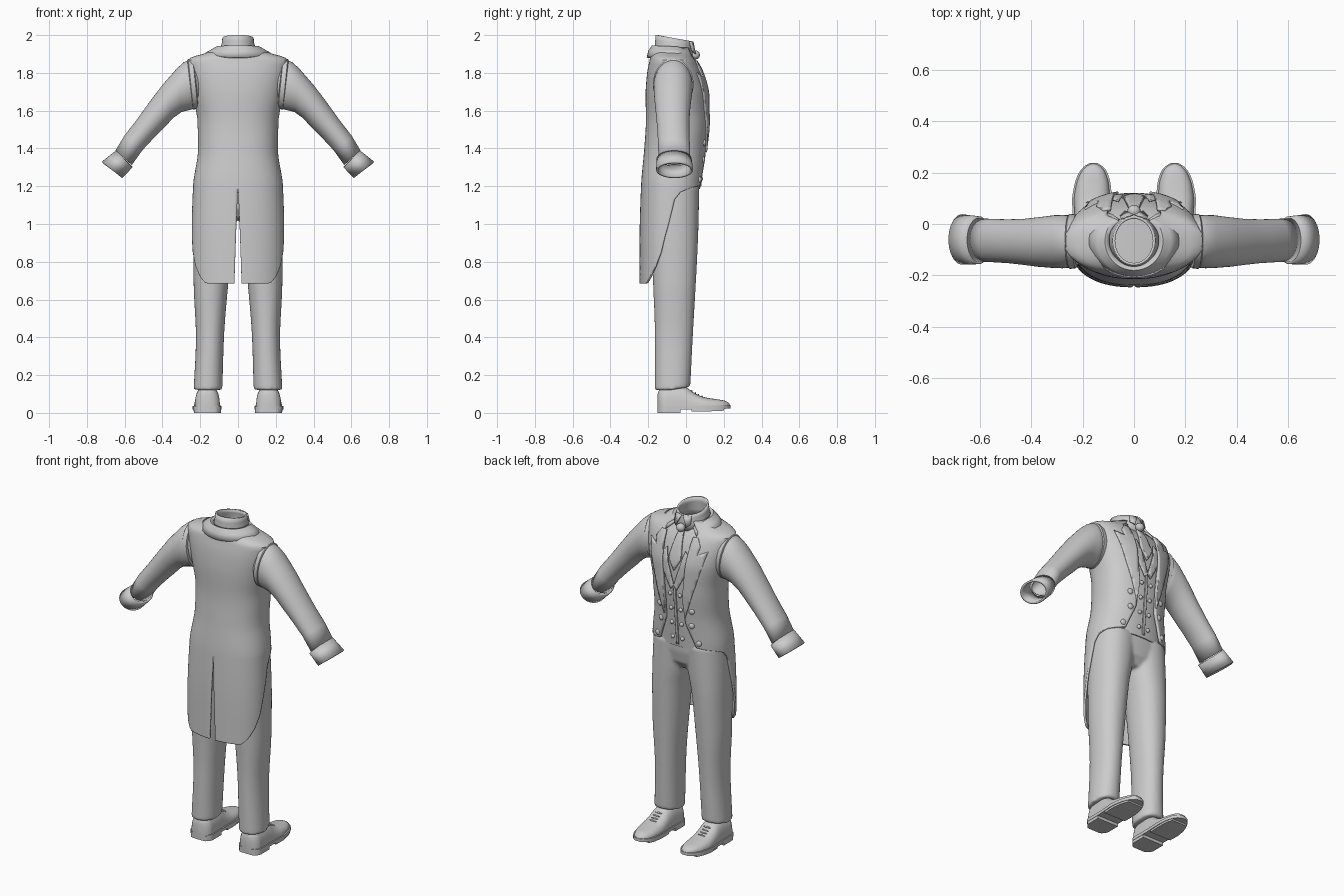
import bpy, bmesh, math
from mathutils import Vector

if "Cube" in bpy.data.objects:
    bpy.data.objects.remove(bpy.data.objects["Cube"])

cloth = bpy.data.materials.new("plain grey")
cloth.diffuse_color = (0.6, 0.6, 0.6, 1)
cloth.use_nodes = True
cloth.node_tree.nodes["Principled BSDF"].inputs["Base Color"].default_value = cloth.diffuse_color
N = 2.3  # squareness of the body cross-section


def curve(table, z, smooth=True):
    """Interpolate rows of (z, a, b, ...) at height z."""
    z = min(max(z, table[0][0]), table[-1][0])
    i = max(k for k in range(len(table) - 1) if table[k][0] <= z)
    p, q = table[i], table[i + 1]
    h = q[0] - p[0]
    s = (z - p[0]) / h
    out = []
    for c in range(1, len(p)):
        d = (q[c] - p[c]) / h
        m = [d, d]
        if smooth:
            for j, k in enumerate((i, i + 1)):
                if 0 < k < len(table) - 1:
                    a, b = table[k - 1], table[k + 1]
                    l = (table[k][c] - a[c]) / (table[k][0] - a[0])
                    r = (b[c] - table[k][c]) / (b[0] - table[k][0])
                    m[j] = 0 if l * r <= 0 else 2 * l * r / (l + r)
        out.append(p[c] * (1 + 2 * s) * (1 - s) ** 2 + q[c] * s * s * (3 - 2 * s)
                   + h * (m[0] * s * (1 - s) ** 2 - m[1] * s * s * (1 - s)))
    return out


def power(v, e):
    return math.copysign(abs(v) ** e, v)


def ring_point(t, rx, yb, yf, z, cx=0, n=N):
    """t = 0 at the back, pi at the front."""
    return Vector((cx + rx * power(math.sin(t), 2 / n),
                   (yb + yf) / 2 - (yf - yb) / 2 * power(math.cos(t), 2 / n), z))


def finish(name, bm, thick=0, mirror=False, offset=0, angle=40):
    bmesh.ops.remove_doubles(bm, verts=bm.verts, dist=1e-5)
    bmesh.ops.recalc_face_normals(bm, faces=bm.faces)
    me = bpy.data.meshes.new(name)
    bm.to_mesh(me)
    bm.free()
    me.materials.append(cloth)
    ob = bpy.data.objects.new(name, me)
    bpy.context.collection.objects.link(ob)
    if mirror:
        ob.modifiers.new("mirror", 'MIRROR').merge_threshold = 0.0005
    if thick:
        s = ob.modifiers.new("thickness", 'SOLIDIFY')
        s.thickness, s.offset = thick, offset
    bpy.context.view_layer.objects.active = ob
    ob.select_set(True)
    bpy.ops.object.shade_smooth_by_angle(angle=math.radians(angle))
    ob.select_set(False)
    return ob


def loft(rings, closed=True, caps=False, bm=None):
    bm = bm or bmesh.new()
    rows = [[bm.verts.new(p) for p in r] for r in rings]
    n = len(rows[0])
    for a, b in zip(rows, rows[1:]):
        for i in range(n if closed else n - 1):
            j = (i + 1) % n
            bm.faces.new((a[i], a[j], b[j], b[i]))
    if caps:
        bm.faces.new(rows[0])
        bm.faces.new(rows[-1])
    return bm


def turns(n):
    return [2 * math.pi * i / n for i in range(n)]


# Outer coat surface: z, half width, back y, front y
BODY = [(.68, .237, -.24, .06), (.9, .24, -.24, .07), (1.2, .232, -.232, .088),
        (1.4, .205, -.215, .105), (1.55, .209, -.206, .117), (1.68, .235, -.208, .115),
        (1.8, .258, -.2, .085), (1.865, .262, -.187, .05), (1.885, .22, -.183, .035),
        (1.9, .165, -.178, .03), (1.93, .1, -.165, .02)]


def body(t, z, off=0):
    rx, yb, yf = curve(BODY, z)
    return ring_point(t, rx + off, yb - off, yf + off, z)


def front(x, z):
    rx, yb, yf = curve(BODY, z)
    return (yb + yf) / 2 + (yf - yb) / 2 * max(0, 1 - abs(x / rx) ** N) ** (1 / N)


def front_plate(name, outline, off, thick=.008, mirror=True):
    """Flat outline (x, z) wrapped onto the chest."""
    bm = bmesh.new()
    bm.faces.new([bm.verts.new((x, 0, z)) for x, z in outline])
    for axis, lo, hi in ((0, -.3, .3), (2, 1.1, 1.95)):
        k = lo
        while k < hi:
            co, no = [0, 0, 0], [0, 0, 0]
            co[axis], no[axis] = k, 1
            bmesh.ops.bisect_plane(bm, geom=bm.verts[:] + bm.edges[:] + bm.faces[:],
                                   plane_co=co, plane_no=no)
            k += .0203
    for v in bm.verts:
        v.co.y = front(v.co.x, v.co.z) + off
    return finish(name, bm, thick, mirror)


# Waistcoat body
finish("waistcoat", loft([[body(t, z, -.012) for t in turns(64)]
       for z in [1.185 + .02 * i for i in range(35)] + [1.875, 1.89]], caps=True))

# Tailcoat: half shell with cutaway front and a slit at the back
EDGE = [(.685, .68), (.69, .76), (.72, .93), (.78, 1.15), (.85, 1.33), (1, 1.53), (1.13, 1.64),
        (1.17, 1.8), (1.19, 2.1), (1.2, 2.45), (1.208, 2.65), (1.35, 2.87), (1.5, 2.89),
        (1.7, 2.83), (1.865, 2.79), (1.93, 2.6)]
levels = sorted([e[0] for e in EDGE] + [.7, .74, .81, .9, .95, 1.05, 1.1, 1.15, 1.18, 1.195]
                + [1.23 + .03 * i for i in range(21)] + [1.845, 1.875, 1.885, 1.895, 1.91])
rings = []
for z in levels:
    t0 = max(0, .055 * (1.19 - z) / .5)
    t1 = curve(EDGE, z, False)[0]
    rings.append([body(t0 + (t1 - t0) * i / 40, z) for i in range(41)])
finish("tailcoat", loft(rings, closed=False), .012, True)

# Coat collar folded around the neck
rings = []
for rx, yb, yf, zb, zs, zf in ((.098, -.165, .035, 1.935, 1.93, 1.88), (.112, -.178, .045, 1.94, 1.935, 1.875),
                               (.14, -.194, .06, 1.915, 1.918, 1.86), (.172, -.203, .07, 1.88, 1.9, 1.84)):
    row = []
    for i in range(49):
        t = -2.5 + 5 * i / 48
        c = math.cos(t)
        row.append(ring_point(t, rx, yb, yf, zs + ((zb - zs) if c > 0 else (zf - zs)) * c * c, n=2))
    rings.append(row)
finish("coat_collar", loft(rings, closed=False), .012)

# Lapels, waistcoat lapels, cravat
front_plate("lapel", [(.068, 1.38), (.1, 1.48), (.165, 1.7), (.19, 1.8), (.135, 1.775), (.145, 1.82),
                      (.12, 1.862), (.09, 1.862), (.075, 1.68), (.06, 1.5)], .008, .012)
front_plate("waistcoat_lapel", [(0, 1.57), (.02, 1.545), (.07, 1.64), (.09, 1.75), (.06, 1.78), (.035, 1.68)], 0)
front_plate("waistcoat_edge", [(0, 1.205), (.008, 1.2), (.008, 1.56), (0, 1.57)], -.009, .006)
front_plate("cravat", [(-.015, 1.875), (.015, 1.875), (.04, 1.73), (0, 1.66), (-.04, 1.73)], -.004, .014, False)


def bead(name, loc, size, mirror=False):
    bm = bmesh.new()
    bmesh.ops.create_uvsphere(bm, u_segments=16, v_segments=8, radius=1)
    for v in bm.verts:
        v.co = Vector(loc) + Vector(a * b for a, b in zip(v.co, size))
    finish(name, bm, mirror=mirror)


bead("cravat_knot", (0, .05, 1.895), (.026, .024, .024))
for z in (1.24, 1.33, 1.42, 1.51):
    bead("waistcoat_button", (.032, front(.032, z) - .01, z), (.012, .011, .012), True)
for x, z in ((.135, 1.235), (.1, 1.34), (.105, 1.43)):
    bead("coat_button", (x, front(x, z) + .003, z), (.018, .012, .018), True)

# Shirt collar, open at the top, with turned wing tips
rings = []
for z, rx, yb, yf, tilt in ((1.87, .1, -.165, .03, 0), (1.92, .091, -.162, .032, .002),
                            (1.96, .08, -.158, .028, .01), (1.984, .078, -.156, .025, .017)):
    rings.append([ring_point(t, rx, yb, yf, z + tilt * math.cos(t), n=2) for t in turns(48)])
finish("shirt_collar", loft(rings), .01)
bm = bmesh.new()
bm.faces.new([bm.verts.new(p) for p in ((.004, .037, 1.965), (.05, .02, 1.965), (.055, .03, 1.92), (.035, .05, 1.9))])
finish("collar_wing", bm, .006, True)


# Sleeves: each ring spans an upper and a lower (x, z) point and a y range
def tube(name, spans, thick, grow=0):
    rings = []
    for (ux, uz), (lx, lz), yb, yf in spans:
        c = Vector(((ux + lx) / 2, (yb + yf) / 2, (uz + lz) / 2))
        up = Vector((ux - lx, 0, uz - lz)) / 2
        up += up.normalized() * grow
        side = Vector((0, (yf - yb) / 2 + grow, 0))
        rings.append([c + up * math.cos(t) + side * math.sin(t) for t in turns(40)])
    return finish(name, loft(rings), thick, True)


tube("sleeve", [((.2, 1.85), (.18, 1.66), -.14, .0), ((.255, 1.868), (.228, 1.615), -.165, .03),
                ((.285, 1.853), (.27, 1.604), -.168, .031), ((.32, 1.822), (.3, 1.597), -.167, .03),
                ((.40, 1.73), (.345, 1.565), -.162, .022), ((.47, 1.637), (.385, 1.522), -.155, .016),
                ((.535, 1.547), (.445, 1.462), -.148, .014), ((.6, 1.463), (.51, 1.392), -.144, .016),
                ((.645, 1.388), (.565, 1.315), -.142, .018)], .008)
tube("armhole_seam", [((.236, 1.862), (.21, 1.625), -.155, .02), ((.24, 1.868), (.214, 1.616), -.166, .031),
                      ((.262, 1.868), (.236, 1.612), -.169, .034), ((.266, 1.862), (.24, 1.618), -.163, .028)], .004, .004)
tube("cuff", [((.642, 1.385), (.562, 1.305), -.15, .024), ((.717, 1.325), (.617, 1.247), -.152, .032)], .012)

# Trousers: two legs and a pelvis fused together; z, inner x, outer x, back y, front y
LEG = [(.12, .083, .235, -.165, .022), (.4, .074, .223, -.165, .036), (.7, .05, .235, -.175, .053),
       (.9, .03, .235, -.185, .063), (1.02, .006, .233, -.19, .067), (1.2, -.02, .225, -.195, .07)]
bm = bmesh.new()
for side in (1, -1):
    rings = []
    for i in range(37):
        z = .12 + .03 * i
        xi, xo, yb, yf = curve(LEG, z)
        row = [ring_point(t, (xo - xi) / 2, yb, yf, z, (xi + xo) / 2, 2.15) for t in turns(40)]
        for p in row:
            p.x *= side
            if i == 0:
                p.z += max(0, p.y + .07) * .2  # hem rises over the instep
        rings.append(row)
    loft(rings, caps=True, bm=bm)
loft([[ring_point(t, r, yb, yf, z) for t in turns(56)] for z, r, yb, yf in
      ((1.03, .1, -.14, .02), (1.08, .2, -.18, .055), (1.15, .218, -.195, .068), (1.24, .205, -.19, .07))],
     caps=True, bm=bm)
trousers = finish("trousers", bm, angle=50)
m = trousers.modifiers.new("fuse", 'REMESH')
m.mode, m.voxel_size, m.use_smooth_shade = 'VOXEL', .009, True
m = trousers.modifiers.new("soften", 'SMOOTH')
m.factor, m.iterations = .5, 6

# Shoes: upper lofted toe to heel, sole and heel from the same outline
SHOE = [(-.15, .03, .1), (-.145, .045, .125), (-.11, .066, .14), (-.04, .066, .145), (0, .066, .135),
        (.04, .068, .108), (.09, .07, .085), (.15, .064, .074), (.2, .048, .066), (.225, .028, .055), (.235, .01, .04)]


def shoe_x(y):
    return .162 - .02 * max(0, y) + .03 * max(0, .12 - abs(y - .1))


rings = []
for i in range(39):
    y = -.15 + .385 * i / 38
    w, h = curve(SHOE, y)
    row = []
    for k in range(17):
        a = math.pi * k / 16
        row.append(Vector((shoe_x(y) + w * power(math.cos(a), .75), y, .03 + (h - .03) * math.sin(a) ** .8)))
    rings.append(row)
finish("shoe_upper", loft(rings, caps=True), 0, True)


def slab(name, y0, y1, z0, z1, grow, lift=0):
    rings = []
    for i in range(31):
        y = y0 + (y1 - y0) * i / 30
        w = curve(SHOE, y)[0] + grow
        rise = lift * max(0, y / .235) ** 2
        rings.append([Vector((shoe_x(y) + sx * w, y, z + rise))
                      for sx, z in ((-1, z0), (1, z0), (1, z1), (-1, z1))])
    finish(name, loft(rings, caps=True), 0, True)


slab("sole", -.15, .236, .018, .036, .007, .005)
slab("heel", -.15, -.03, 0, .03, .005)
slab("forefoot_sole", .03, .2, .006, .02, .003, .008)

# Laces
for k in range(4):
    y = .03 + .018 * k
    bead("lace", (shoe_x(y), y, curve(SHOE, y)[1] + .001), (.024, .004, .005), True)
